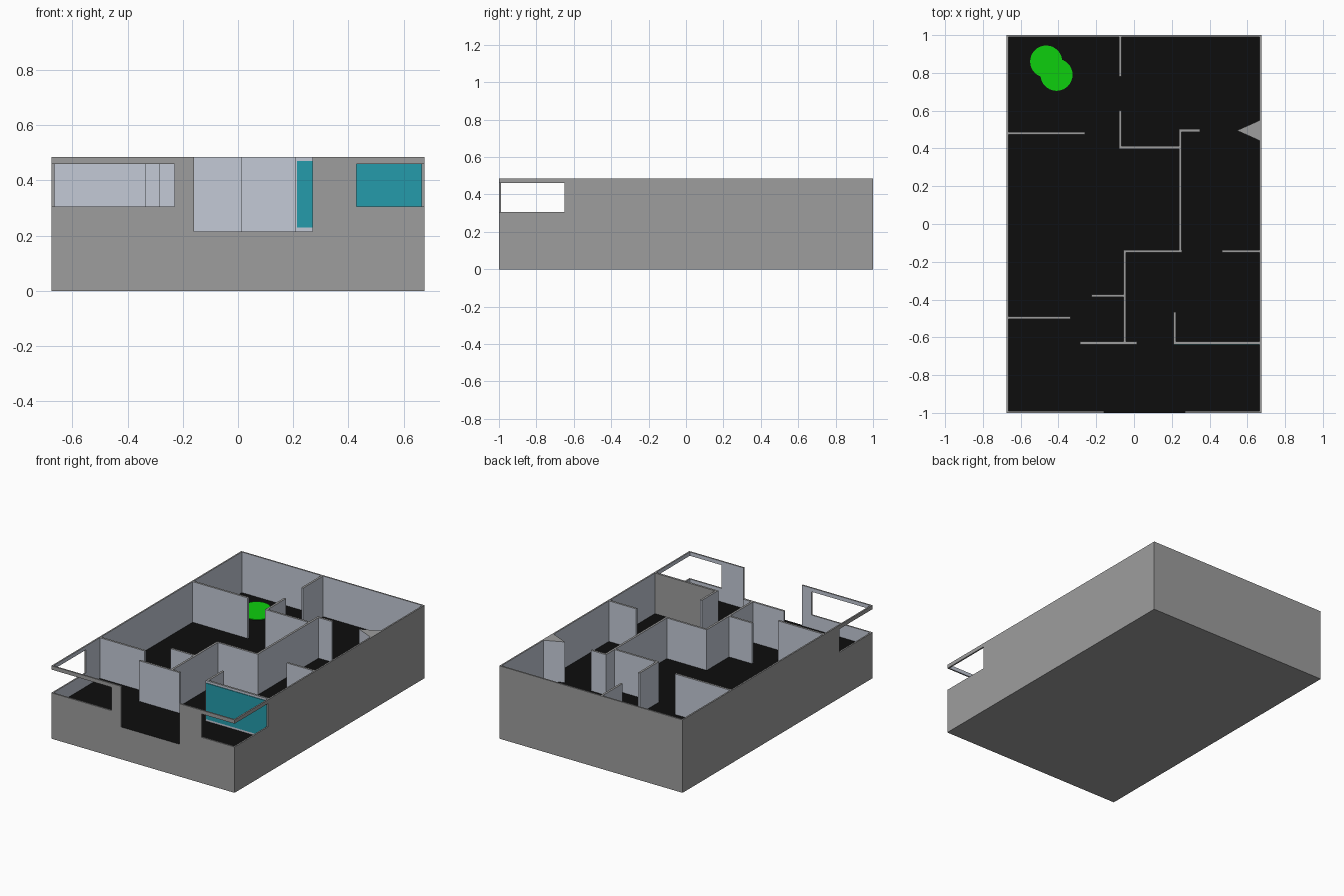
import bpy, bmesh

cube = bpy.data.objects.get("Cube")
if cube:
    bpy.data.objects.remove(cube, do_unlink=True)

FLOOR, TOP, HX, T = 0.215, 0.485, 0.675, 0.01


def material(name, rgb):
    m = bpy.data.materials.new(name)
    m.use_nodes = True
    m.diffuse_color = (*rgb, 1)
    bsdf = next(n for n in m.node_tree.nodes if n.type == 'BSDF_PRINCIPLED')
    bsdf.inputs["Base Color"].default_value = (*rgb, 1)
    return m


GREY = material("wall grey", (0.34, 0.34, 0.34))
LIGHT = material("pale blue plaster", (0.55, 0.59, 0.67))
BLACK = material("black floor", (0.004, 0.004, 0.004))
TEAL = material("teal panel", (0.018, 0.33, 0.41))
GREEN = material("green rug", (0.004, 0.62, 0.004))


def add(name, mesh, mats):
    ob = bpy.data.objects.new(name, mesh)
    bpy.context.collection.objects.link(ob)
    for m in mats:
        mesh.materials.append(m)
    return ob


def prism(name, points, z0, z1, mats):
    """Extrude a counter-clockwise outline from z0 to z1."""
    bm = bmesh.new()
    base = bm.faces.new([bm.verts.new((x, y, z0)) for x, y in points])
    ext = bmesh.ops.extrude_face_region(bm, geom=[base])
    for v in ext["geom"]:
        if isinstance(v, bmesh.types.BMVert):
            v.co.z = z1
    bmesh.ops.recalc_face_normals(bm, faces=bm.faces)
    mesh = bpy.data.meshes.new(name)
    bm.to_mesh(mesh)
    bm.free()
    return add(name, mesh, mats)


def box(name, x0, x1, y0, y1, z0, z1, mats):
    return prism(name, [(x0, y0), (x1, y0), (x1, y1), (x0, y1)], z0, z1, mats)


def paint_tops(ob):
    """Sides stay plaster, upward faces take the second material."""
    for p in ob.data.polygons:
        p.material_index = 1 if p.normal.z > 0.5 else 0


# Outer shell: solid block, hollowed, with corner windows and an open doorway
shell = box("outer_shell", -HX, HX, -1, 1, 0, TOP, [GREY, LIGHT, BLACK])
cutters = [
    box("room_cutter", -HX + T, HX - T, -1 + T, 1 - T, FLOOR, 1, []),
    box("door_cutter", -0.16, 0.27, -1.1, -0.95, FLOOR, 1, []),
    box("right_window_cutter", -0.8, -0.23, -1.1, -0.65, 0.305, 0.46, []),
    box("left_window_cutter", 0.43, 0.8, -1.1, -0.65, 0.305, 0.46, []),
]
for c in cutters:
    c.hide_render = True
    mod = shell.modifiers.new(c.name, 'BOOLEAN')
    mod.operation, mod.solver, mod.object = 'DIFFERENCE', 'EXACT', c
bpy.context.view_layer.update()
graph = bpy.context.evaluated_depsgraph_get()
carved = bpy.data.meshes.new_from_object(shell.evaluated_get(graph))
shell.modifiers.clear()
shell.data = carved
for c in cutters:
    bpy.data.objects.remove(c, do_unlink=True)
carved.materials.clear()
for m in (GREY, LIGHT, BLACK):
    carved.materials.append(m)
for p in carved.polygons:
    c, n = p.center, p.normal
    inner_x = abs(abs(c.x) - (HX - T)) < 0.001 and n.x * c.x < -0.1
    inner_y = abs(abs(c.y) - (1 - T)) < 0.001 and n.y * c.y < -0.1
    if n.z > 0.5 and abs(c.z - FLOOR) < 0.001:
        p.material_index = 2
    else:
        p.material_index = 1 if inner_x or inner_y else 0

# Partitions running across: name, y, x start, x end
across = [
    ("hall_wall", 0.405, -0.08, 0.25),
    ("closet_stub", 0.495, 0.237, 0.35),
    ("middle_wall", -0.145, -0.055, 0.253),
    ("short_stub", -0.38, -0.225, -0.05),
    ("entry_wall", -0.63, -0.285, 0.015),
    ("back_room_divider", 0.48, -0.67, -0.26),
    ("front_room_divider", -0.497, -0.67, -0.335),
    ("side_room_divider", -0.145, 0.465, 0.67),
    ("panel_wall", -0.63, 0.208, 0.67),
]
# Partitions running front to back: name, x, y start, y end
along = [
    ("back_stub", -0.073, 0.78, 0.995),
    ("back_inner_wall", -0.073, 0.4, 0.6),
    ("long_inner_wall", 0.245, -0.151, 0.501),
    ("front_inner_wall", -0.049, -0.63, -0.14),
    ("panel_wall_return", 0.216, -0.63, -0.465),
]
H = 0.007
for name, y, a, b in across:
    ob = box(name, a, b, y - H, y + H, FLOOR - 0.005, TOP, [LIGHT, GREY])
    paint_tops(ob)
    if name == "panel_wall":
        for p in ob.data.polygons:
            if p.normal.y > 0.5:
                p.material_index = 1
for name, x, a, b in along:
    paint_tops(box(name, x - H, x + H, a, b, FLOOR - 0.005, TOP, [LIGHT, GREY]))

# Wedge-shaped pillar on the side wall
paint_tops(prism("wedge_pillar", [(0.545, 0.495), (0.668, 0.44), (0.668, 0.55)],
                 FLOOR - 0.005, TOP, [LIGHT, GREY]))

# Teal panel on the front of the panel wall
box("teal_panel", 0.213, 0.664, -0.641, -0.634, 0.23, 0.47, [TEAL])

# Green rug made of two overlapping discs
for i, (x, y) in enumerate([(-0.465, 0.86), (-0.41, 0.79)]):
    bm = bmesh.new()
    bmesh.ops.create_cone(bm, cap_ends=True, segments=32, radius1=0.085,
                          radius2=0.085, depth=0.004)
    mesh = bpy.data.meshes.new("rug_disc")
    bm.to_mesh(mesh)
    bm.free()
    rug = add("rug_disc", mesh, [GREEN])
    rug.location = (x, y, FLOOR + 0.002 + i * 0.0005)
